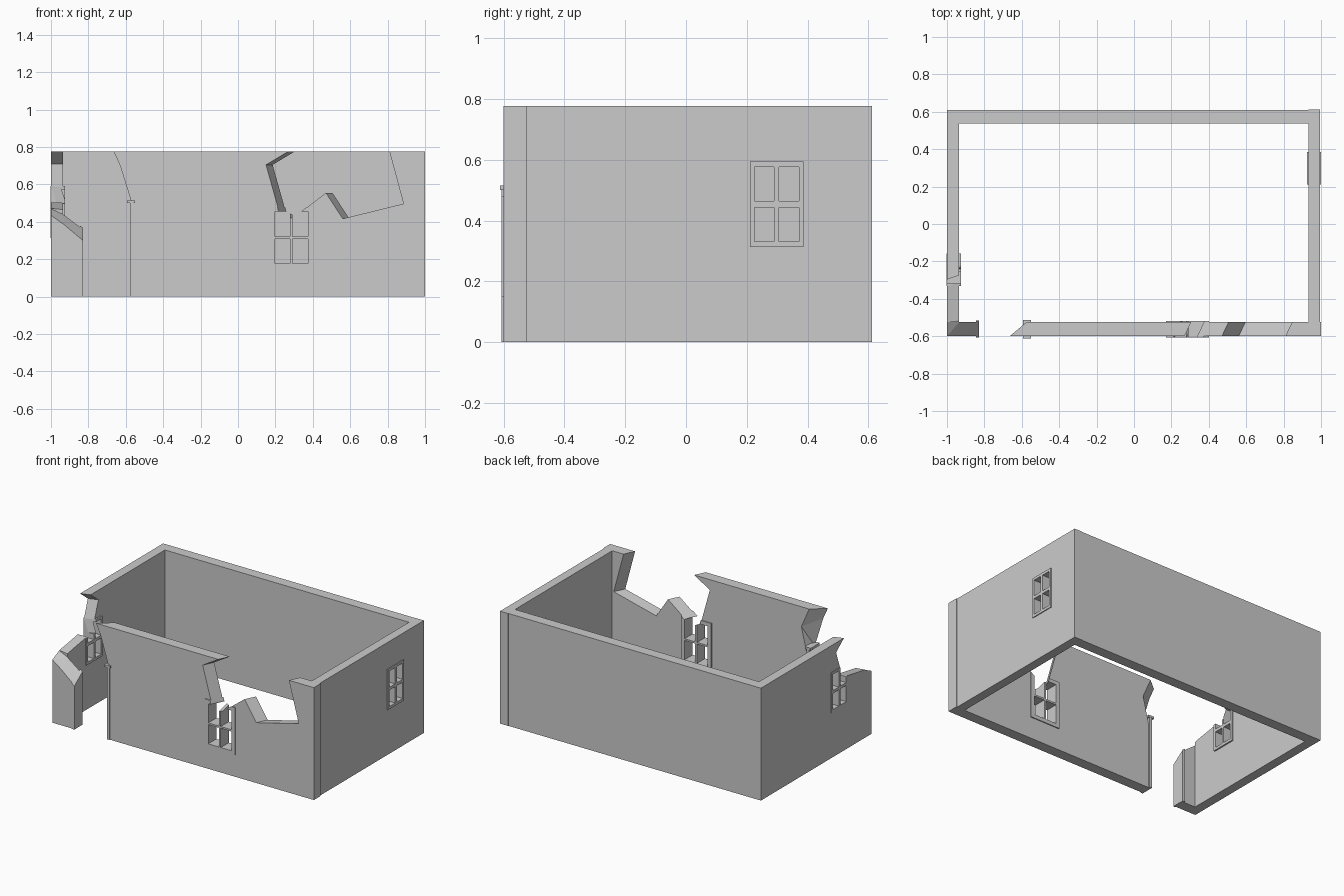
import bpy, bmesh

if "Cube" in bpy.data.objects:
    bpy.data.objects.remove(bpy.data.objects["Cube"])

H = 0.777   # wall height


def loft(name, a, b, axis, da, db):
    """Solid between profile a at depth da and profile b at depth db along axis x or y."""
    def place(p, d):
        return (d, p[0], p[1]) if axis == 'x' else (p[0], d, p[1])
    bm = bmesh.new()
    va = [bm.verts.new(place(p, da)) for p in a]
    vb = [bm.verts.new(place(p, db)) for p in b]
    bm.faces.new(va)
    bm.faces.new(vb[::-1])
    n = len(a)
    sides = [bm.faces.new((va[i], vb[i], vb[(i + 1) % n], va[(i + 1) % n])) for i in range(n)]
    bmesh.ops.triangulate(bm, faces=sides)
    bmesh.ops.recalc_face_normals(bm, faces=bm.faces)
    me = bpy.data.meshes.new(name)
    bm.to_mesh(me)
    bm.free()
    ob = bpy.data.objects.new(name, me)
    bpy.context.collection.objects.link(ob)
    return ob


def box(name, x0, x1, y0, y1, z0, z1):
    p = [(x0, z0), (x1, z0), (x1, z1), (x0, z1)]
    return loft(name, p, p, 'y', y0, y1)


def cut(ob, cutter):
    m = ob.modifiers.new("cut", 'BOOLEAN')
    m.operation, m.solver, m.object = 'DIFFERENCE', 'EXACT', cutter
    bpy.context.view_layer.objects.active = ob
    bpy.ops.object.modifier_apply(modifier=m.name)


def drop(*obs):
    for o in obs:
        bpy.data.objects.remove(o, do_unlink=True)


def oriented_box(name, axis, d0, d1, u0, u1, z0, z1):
    p = [(u0, z0), (u1, z0), (u1, z1), (u0, z1)]
    return loft(name, p, p, axis, d0, d1)


def window(name, wall, axis, d0, d1, u0, u1, z0, z1, rim_u, rim_z, bar_u, bar_z):
    """Four-pane frame set through a wall."""
    e = 0.004
    hole = oriented_box("hole", axis, d0 - .1, d1 + .1, u0 + e, u1 - e, z0 + e, z1 - e)
    cut(wall, hole)
    drop(hole)
    frame = oriented_box(name, axis, d0, d1, u0, u1, z0, z1)
    uc, zc = (u0 + u1) / 2, (z0 + z1) / 2
    for ua, ub in ((u0 + rim_u, uc - bar_u / 2), (uc + bar_u / 2, u1 - rim_u)):
        for za, zb in ((z0 + rim_z, zc - bar_z / 2), (zc + bar_z / 2, z1 - rim_z)):
            pane = oriented_box("pane", axis, d0 - .1, d1 + .1, ua, ub, za, zb)
            cut(frame, pane)
            drop(pane)
    return frame


# whole walls
box("back_wall", -1, .935, .537, .61, 0, H)
right_wall = box("right_wall", .932, .994, -.525, .612, 0, H)
left_wall = box("left_wall", -1, -.935, -.525, .537, 0, H)

# front wall, ragged beside the doorway
outer = [(-.57, 0), (-.565, .49), (-.63, .70), (-.665, H), (1, H), (1, 0)]
inner = [(-.57, 0), (-.56, .45), (-.515, .64), (-.575, H), (1, H), (1, 0)]
front_wall = loft("front_wall", outer, inner, 'y', -.6, -.525)

# broken front corner stub
loft("front_corner_stub",
     [(-1, 0), (-.835, 0), (-.835, .305), (-.93, .385), (-1, .435)],
     [(-1, 0), (-.835, 0), (-.835, .365), (-.935, .44), (-1, .47)],
     'y', -.6, -.525)

# windows
window("right_window", right_wall, 'x', .925, 1.0, .21, .386, .313, .594, .015, .018, .017, .02)
left_window = window("left_window", left_wall, 'x', -1.003, -.925, -.332, -.158, .313, .592,
                     .015, .018, .017, .02)
front_window = window("front_window", front_wall, 'y', -.606, -.518, .17, .40, .15, .48,
                      .027, .026, .014, .012)

# jagged break in the top of the front wall and its window
notch = [(.40, .85), (.27, H), (.15, .705), (.22, .455), (.285, .42), (.34, .455),
         (.47, .555), (.56, .417), (.885, .497), (.79, .85)]
front_break = loft("front_break", [(x - .012, z) for x, z in notch],
                   [(x + .047, z) for x, z in notch], 'y', -.625, -.5)
for ob in (front_wall, front_window):
    cut(ob, front_break)

# jagged break in the left wall and its window
gap = [(-.65, .43), (-.53, .47), (-.33, .503), (-.262, .50), (-.252, .59),
       (-.21, .71), (-.295, H), (-.44, .9), (-.65, .9)]
left_break = loft("left_break", [(y - .012, z) for y, z in gap],
                  [(y + .032, z) for y, z in gap], 'x', -1.03, -.9)
for ob in (left_wall, left_window):
    cut(ob, left_break)
drop(front_break, left_break)

# door frame remains
box("door_jamb_right", -.578, -.56, -.606, -.516, 0, .50)
box("door_lintel_stub", -.594, -.55, -.612, -.514, .50, .515)
loft("door_jamb_left", [(-.845, 0), (-.828, 0), (-.828, .30), (-.845, .315)],
     [(-.845, 0), (-.828, 0), (-.828, .367), (-.845, .38)], 'y', -.606, -.516)
